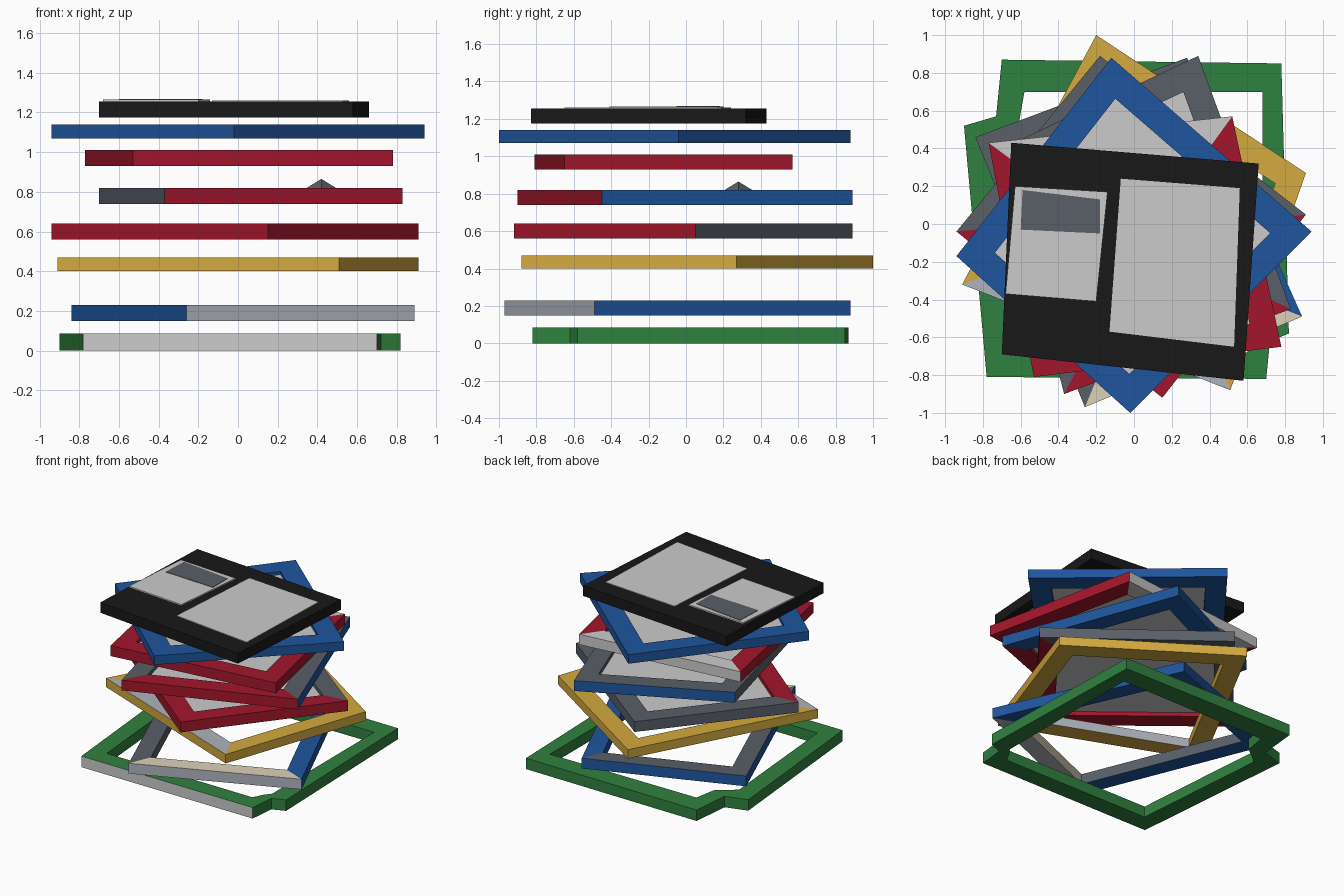
import bpy, bmesh
from mathutils import Vector

if "Cube" in bpy.data.objects:
    bpy.data.objects.remove(bpy.data.objects["Cube"])

COL = {
    "green": (.03, .22, .05), "red": (.37, .008, .025), "blue": (.013, .09, .34),
    "yellow": (.66, .40, .05), "dark": (.10, .115, .14), "black": (.009, .009, .009),
    "beige": (.72, .64, .48), "grey": (.8, .8, .8), "steel": (.42, .45, .5),
}
MATS = {}
for key, rgb in COL.items():
    m = bpy.data.materials.new(key)
    m.diffuse_color = (*rgb, 1)
    m.use_nodes = True
    m.node_tree.nodes["Principled BSDF"].inputs["Base Color"].default_value = m.diffuse_color
    MATS[key] = m
KEYS = list(COL)


def finish(bm, name):
    bmesh.ops.recalc_face_normals(bm, faces=bm.faces[:])
    me = bpy.data.meshes.new(name)
    for k in KEYS:
        me.materials.append(MATS[k])
    bm.to_mesh(me)
    bm.free()
    ob = bpy.data.objects.new(name, me)
    bpy.context.collection.objects.link(ob)
    return ob


def inset(pts, w):
    # inner corners of a roughly rectangular outline
    out = []
    for i, p in enumerate(pts):
        p = Vector(p)
        a = (Vector(pts[i - 1]) - p).normalized()
        b = (Vector(pts[(i + 1) % len(pts)]) - p).normalized()
        out.append(tuple(p + (a + b) * w))
    return out


def ring(name, outer, inner, z0, z1, sides, tops=None, lip=None, under=None):
    # flat mitred frame; colours are given per bar
    n = len(outer)
    tops = tops or sides
    bm = bmesh.new()
    rows = [[bm.verts.new((x, y, z)) for x, y in loop]
            for loop, z in ((outer, z0), (outer, z1), (inner, z1), (inner, z0))]
    for i in range(n):
        j = (i + 1) % n
        cols = (sides[i], tops[i], lip or tops[i], under or sides[i])
        for r in range(4):
            s = (r + 1) % 4
            f = bm.faces.new((rows[r][i], rows[r][j], rows[s][j], rows[s][i]))
            f.material_index = KEYS.index(cols[r])
    return finish(bm, name)


def plate(name, pts, z0, z1, col="grey"):
    bm = bmesh.new()
    lo = [bm.verts.new((x, y, z0)) for x, y in pts]
    hi = [bm.verts.new((x, y, z1)) for x, y in pts]
    bm.faces.new(lo)
    bm.faces.new(hi)
    for i in range(len(pts)):
        j = (i + 1) % len(pts)
        bm.faces.new((lo[i], lo[j], hi[j], hi[i]))
    for f in bm.faces:
        f.material_index = KEYS.index(col)
    return finish(bm, name)


# Bottom frame with stepped corners
ring("bottom_frame",
     [(-.70, .87), (.78, .85), (.82, -.58), (.72, -.62), (.70, -.82), (-.78, -.81), (-.90, .52), (-.73, .57)],
     [(-.58, .70), (.68, .70), (.68, -.55), (.64, -.60), (.60, -.68), (-.66, -.67), (-.75, .42), (-.61, .53)],
     0, .085, ["green"] * 4 + ["grey"] + ["green"] * 3, ["green"] * 8, None, "green")

# Rotated frames: name, corners, z range, bar width, side colours, top colours, lip, panel
FRAMES = [
    ("second_frame", [(-.26, -.97), (.89, -.49), (.28, .88), (-.84, .46)], .15, .23, .13,
     ["steel", "blue", "blue", "blue"], ["beige", "blue", "dark", "dark"], None, False),
    ("third_frame", [(.51, -.88), (.91, .27), (-.20, 1.0), (-.91, -.32)], .40, .47, .14,
     ["yellow"] * 4, ["yellow", "yellow", "yellow", "steel"], None, False),
    ("fourth_frame", [(.15, -.92), (.91, .05), (-.18, .89), (-.94, -.04)], .56, .64, .14,
     ["red", "dark", "dark", "red"], ["red", "dark", "dark", "red"], None, True),
    ("fifth_frame", [(-.37, -.90), (.83, -.45), (.34, .89), (-.70, .40)], .74, .82, .14,
     ["red", "blue", "blue", "dark"], ["red", "dark", "dark", "dark"], None, True),
    ("sixth_frame", [(-.53, -.81), (.78, -.65), (.52, .57), (-.77, .43)], .93, 1.01, .14,
     ["red", "red", "grey", "red"], ["red", "red", "grey", "red"], None, True),
    ("seventh_frame", [(-.02, -1.0), (.94, -.04), (-.12, .88), (-.94, -.17)], 1.07, 1.14, .15,
     ["blue"] * 4, ["blue"] * 4, None, True),
]
for name, pts, z0, z1, w, sides, tops, lip, panel in FRAMES:
    inner = inset(pts, w)
    if name == "third_frame":
        tops = ["yellow"] * 3 + ["steel"]      # grey front bar, listed last
        tops = [tops[3], tops[0], tops[1], tops[2]]
        # front bar runs from the left corner to the front corner
        pts = [pts[3]] + pts[:3]
        inner = [inner[3]] + inner[:3]
    ring(name, pts, inner, z0, z1, sides, tops, lip)
    if panel:
        zm = (z0 + z1) / 2
        plate(name + "_panel", inner, zm - .01, zm + .01)

# Small raised peak on the fifth frame
bm = bmesh.new()
bmesh.ops.create_cone(bm, cap_ends=True, segments=4, radius1=.09, radius2=0, depth=.055)
bmesh.ops.translate(bm, verts=bm.verts[:], vec=(.42, .28, .8375))
for f in bm.faces:
    f.material_index = KEYS.index("dark")
finish(bm, "fifth_frame_peak")

# Top frame with two light panels and a dark window
top = [(-.70, -.69), (.58, -.83), (.66, .32), (-.65, .43)]
ring("top_frame", top, [(-.11, -.56), (.52, -.64), (.55, .18), (-.06, .23)],
     1.175, 1.255, ["black"] * 4)
plate("top_right_panel", [(-.13, -.57), (.53, -.65), (.56, .19), (-.07, .24)], 1.235, 1.260)
plate("top_left_panel", [(-.68, -.37), (-.20, -.41), (-.14, .17), (-.63, .20)], 1.235, 1.265)
plate("top_window", [(-.60, -.03), (-.18, -.05), (-.18, .13), (-.59, .18)], 1.255, 1.268, "dark")
